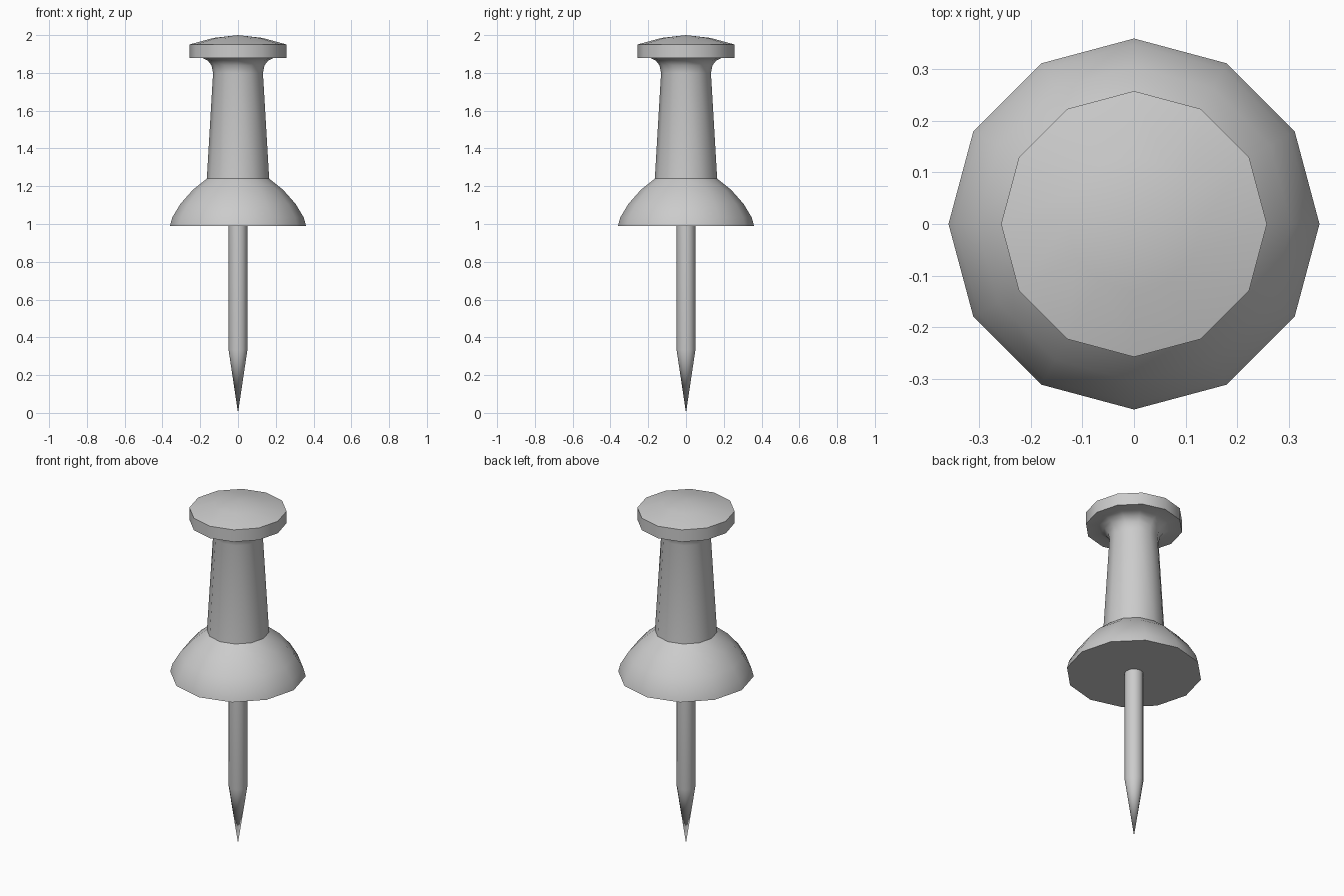
import bpy, bmesh
from math import radians, sin, cos, pi

if "Cube" in bpy.data.objects:
    bpy.data.objects.remove(bpy.data.objects["Cube"])

SIDES = 12


def lathe(name, profile):
    """Revolve (radius, z) points, listed top to bottom, around the z axis."""
    bm = bmesh.new()
    rings = []
    for r, z in profile:
        if r == 0:
            rings.append([bm.verts.new((0, 0, z))] * SIDES)
        else:
            rings.append([bm.verts.new((r * cos(2 * pi * i / SIDES),
                                        r * sin(2 * pi * i / SIDES), z))
                          for i in range(SIDES)])
    for a, b in zip(rings, rings[1:]):
        for i in range(SIDES):
            j = (i + 1) % SIDES
            bm.faces.new(dict.fromkeys((a[i], b[i], b[j], a[j])))
    bmesh.ops.recalc_face_normals(bm, faces=bm.faces)
    mesh = bpy.data.meshes.new(name)
    bm.to_mesh(mesh)
    bm.free()
    obj = bpy.data.objects.new(name, mesh)
    bpy.context.collection.objects.link(obj)
    bpy.ops.object.select_all(action='DESELECT')
    obj.select_set(True)
    bpy.context.view_layer.objects.active = obj
    bpy.ops.object.shade_smooth_by_angle(angle=radians(38))
    return obj


# Plastic grip: crowned cap, flared neck, tapered stem, domed collar
lathe("grip", [
    (0, 2.0), (0.13, 1.985), (0.258, 1.95), (0.258, 1.88),
    (0.19, 1.88), (0.16, 1.865), (0.14, 1.84), (0.132, 1.80),
    (0.165, 1.24),
    (0.24, 1.18), (0.305, 1.106), (0.348, 1.035), (0.36, 0.99),
    (0, 0.99),
])

# Metal pin: straight shaft with a pointed tip
lathe("pin", [(0, 1.0), (0.05, 1.0), (0.05, 0.335), (0, 0.0)])
